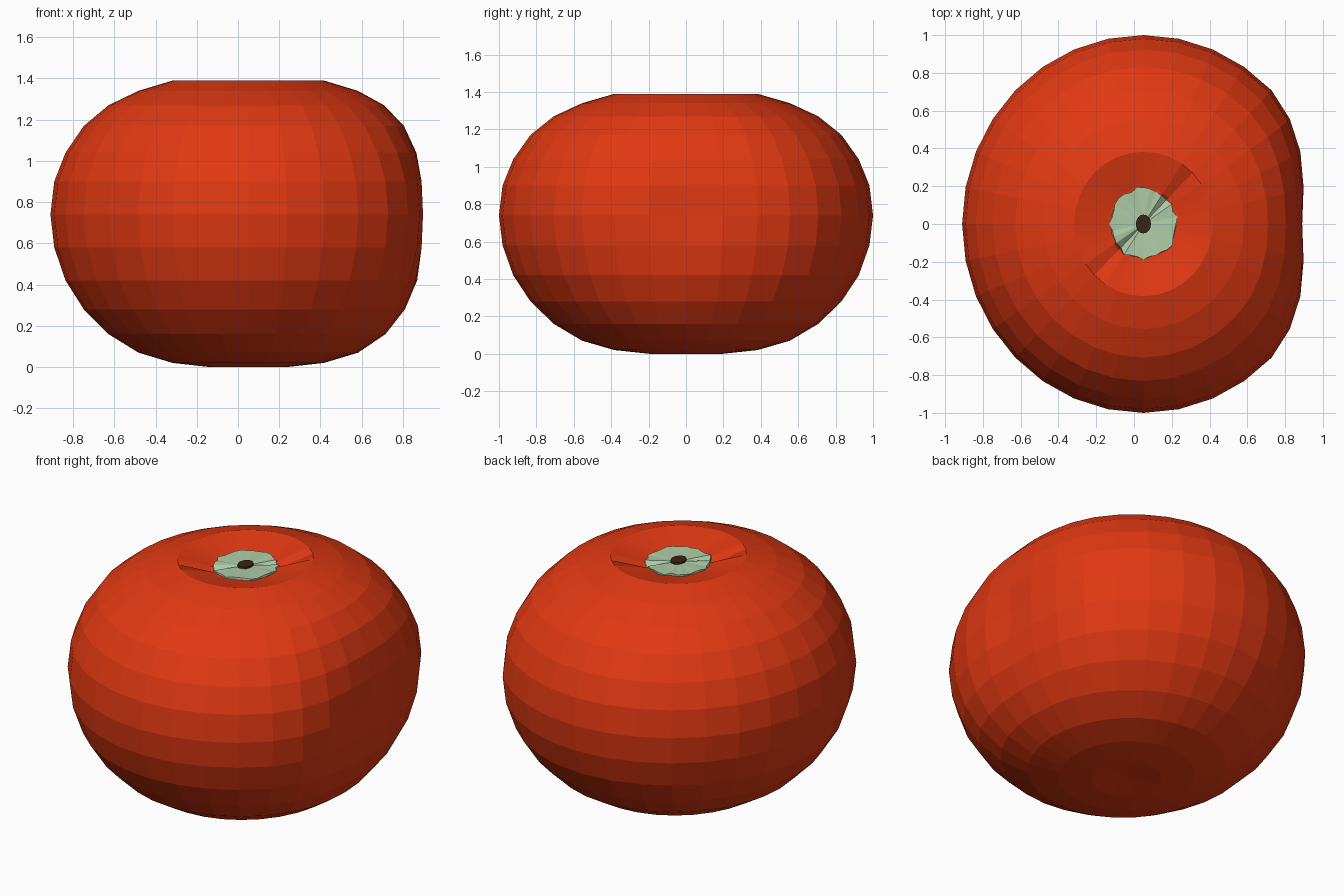
import bpy, bmesh, math, random

if "Cube" in bpy.data.objects:
    bpy.data.objects.remove(bpy.data.objects["Cube"])

random.seed(4)
CX, SX, N = 0.05, 0.96, 32


def make_object(name, bm, color):
    bmesh.ops.recalc_face_normals(bm, faces=bm.faces)
    me = bpy.data.meshes.new(name)
    bm.to_mesh(me)
    bm.free()
    mat = bpy.data.materials.new(name + "_colour")
    mat.diffuse_color = (*color, 1)
    mat.use_nodes = True
    mat.node_tree.nodes["Principled BSDF"].inputs["Base Color"].default_value = mat.diffuse_color
    me.materials.append(mat)
    ob = bpy.data.objects.new(name, me)
    bpy.context.collection.objects.link(ob)
    return ob


def lathe(profile, n, warp):
    """Spin (radius, z) rings between two poles; warp places each vertex."""
    bm = bmesh.new()
    rings = []
    for i, (r, z) in enumerate(profile):
        if r == 0:
            rings.append([bm.verts.new((CX, 0, z))] * n)
        else:
            rings.append([bm.verts.new(warp(i, k, r, z)) for k in range(n)])
    for a, b in zip(rings, rings[1:]):
        for k in range(n):
            j = (k + 1) % n
            bm.faces.new(dict.fromkeys((a[k], a[j], b[j], b[k])))
    return bm


# Fruit body: flattened sphere with a dimpled top and a dent on the right
heights = [0.015, 0.0, 0.02, 0.07, 0.16, 0.28, 0.42, 0.58, 0.74,
           0.90, 1.04, 1.17, 1.27, 1.34, 1.39, 1.345, 1.325]
profile = [(math.sin(math.pi * i / 16) if 0 < i < 16 else 0, z)
           for i, z in enumerate(heights)]


def body_point(i, k, r, z):
    a = 2 * math.pi * k / N
    x, y = CX + SX * r * math.cos(a), r * math.sin(a)
    d = math.dist((x, y, z), (CX + SX, 0, 0.74))
    if d < 0.75:
        x -= 0.135 * (1 - d / 0.75) ** 1.2
    if i == 15 and k in (4, 20):        # small creases beside the calyx
        z -= 0.03
    return x, y, z


make_object("fruit_body", lathe(profile, N, body_point), (0.75, 0.04, 0.006))


# Calyx: pale ragged disc set in the dimple, with two creases
def calyx_point(i, k, r, z):
    a = 2 * math.pi * k / N
    r *= random.uniform(0.93, 1.04)
    z += -0.03 if k in (4, 20) else random.uniform(-0.004, 0.004)
    return CX + 0.95 * r * math.cos(a), r * math.sin(a), z


make_object("calyx", lathe([(0, 1.31), (0.188, 1.33), (0.188, 1.355), (0, 1.35)],
                           N, calyx_point), (0.43, 0.61, 0.39))


# Stem stub
def stem_point(i, k, r, z):
    a = 2 * math.pi * k / 16
    return CX + 0.8 * r * math.cos(a), r * math.sin(a), z


make_object("stem", lathe([(0, 1.33), (0.05, 1.33), (0.05, 1.362), (0, 1.362)],
                          16, stem_point), (0.04, 0.018, 0.006))
